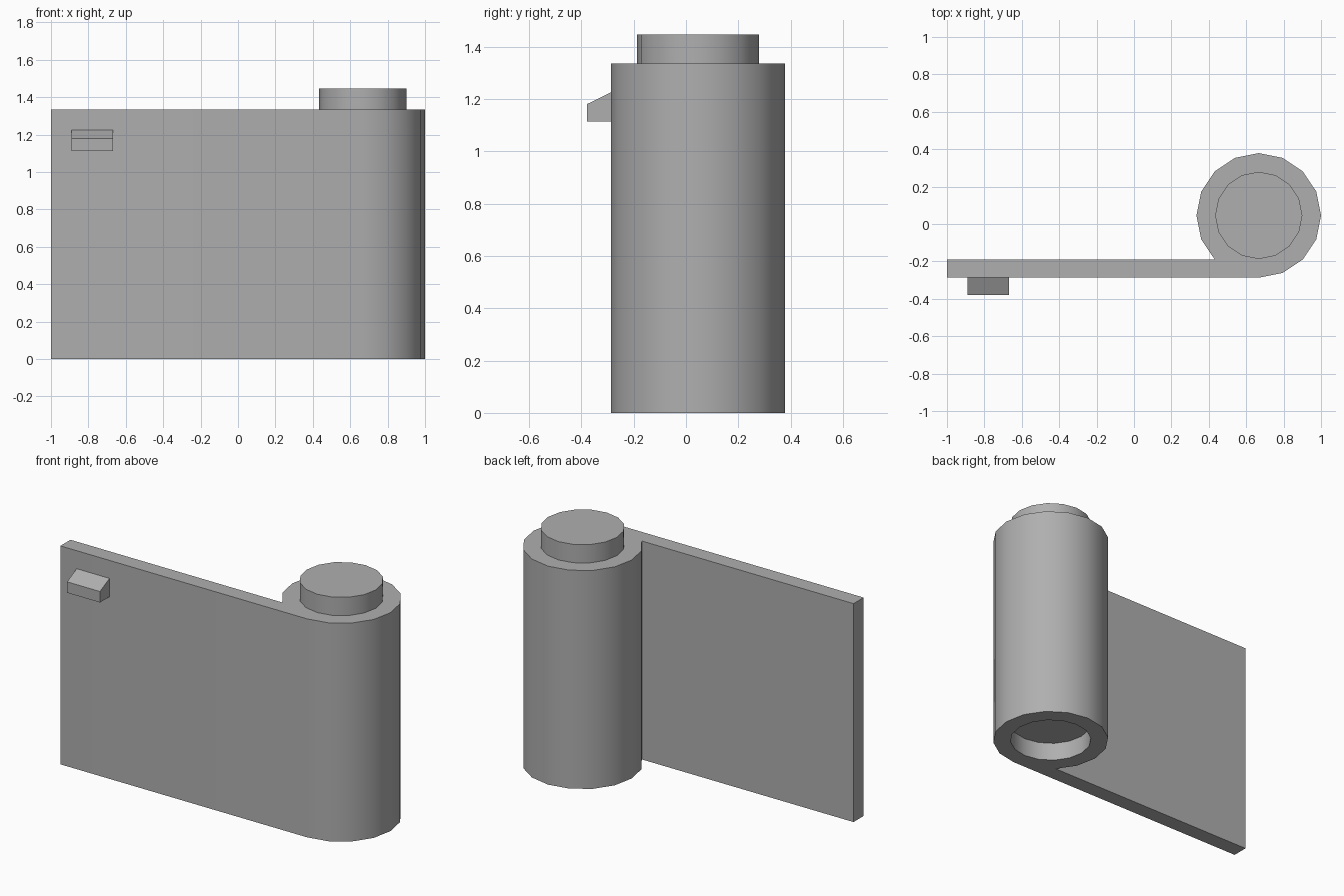
import bpy, bmesh
from math import cos, sin, radians
from mathutils import Vector

if "Cube" in bpy.data.objects:
    bpy.data.objects.remove(bpy.data.objects["Cube"])

CX, CY, R = 0.667, 0.046, 0.333   # knuckle axis and radius
PIN_R, PIN_H, H = 0.233, 0.112, 1.335

grey = bpy.data.materials.new("dark_grey")
grey.diffuse_color = (0.43, 0.43, 0.43, 1)
grey.use_nodes = True
grey.node_tree.nodes["Principled BSDF"].inputs["Base Color"].default_value = grey.diffuse_color


def ring(radius, count=16):
    """Points of a 16-sided circle round the knuckle axis, starting at the front."""
    return [(CX + radius * cos(radians(270 + 22.5 * i)),
             CY + radius * sin(radians(270 + 22.5 * i))) for i in range(count)]


def prism(name, points, direction):
    """Extrude a closed outline of 3D points along a direction."""
    bm = bmesh.new()
    face = bm.faces.new([bm.verts.new(p) for p in points])
    out = bmesh.ops.extrude_face_region(bm, geom=[face], use_keep_orig=True)
    verts = [g for g in out["geom"] if isinstance(g, bmesh.types.BMVert)]
    bmesh.ops.translate(bm, verts=verts, vec=Vector(direction))
    bmesh.ops.recalc_face_normals(bm, faces=bm.faces)
    mesh = bpy.data.meshes.new(name)
    bm.to_mesh(mesh)
    bm.free()
    mesh.materials.append(grey)
    ob = bpy.data.objects.new(name, mesh)
    bpy.context.collection.objects.link(ob)
    return ob


def smooth(ob):
    bpy.ops.object.select_all(action='DESELECT')
    ob.select_set(True)
    bpy.context.view_layer.objects.active = ob
    bpy.ops.object.shade_smooth_by_angle(angle=radians(30))


# Flat leaf running tangentially into the round knuckle
knuckle = ring(R, 15)   # stops at 225 degrees, where the leaf's back face meets it
outline = [(-1, CY - R)] + knuckle + [(-1, knuckle[-1][1])]
leaf = prism("hinge_leaf", [(x, y, 0) for x, y in outline], (0, 0, H))

# Socket in the underside, matching the pin
cutter = prism("socket_cutter", [(x, y, -0.1) for x, y in ring(PIN_R)], (0, 0, 0.1 + PIN_H))
cutter.hide_render = True
cut = leaf.modifiers.new("socket", 'BOOLEAN')
cut.operation = 'DIFFERENCE'
cut.solver = 'EXACT'
cut.object = cutter
bpy.context.view_layer.objects.active = leaf
bpy.ops.object.modifier_apply(modifier=cut.name)
bpy.data.objects.remove(cutter)
smooth(leaf)

# Pin on top of the knuckle
pin = prism("hinge_pin", [(x, y, H) for x, y in ring(PIN_R)], (0, 0, PIN_H))
smooth(pin)

# Small wedge-topped catch on the front of the leaf
front, tip = CY - R, -0.379
catch = [(front, 1.113), (tip, 1.113), (tip, 1.18), (front, 1.225)]
prism("catch", [(-0.89, y, z) for y, z in catch], (0.222, 0, 0))
